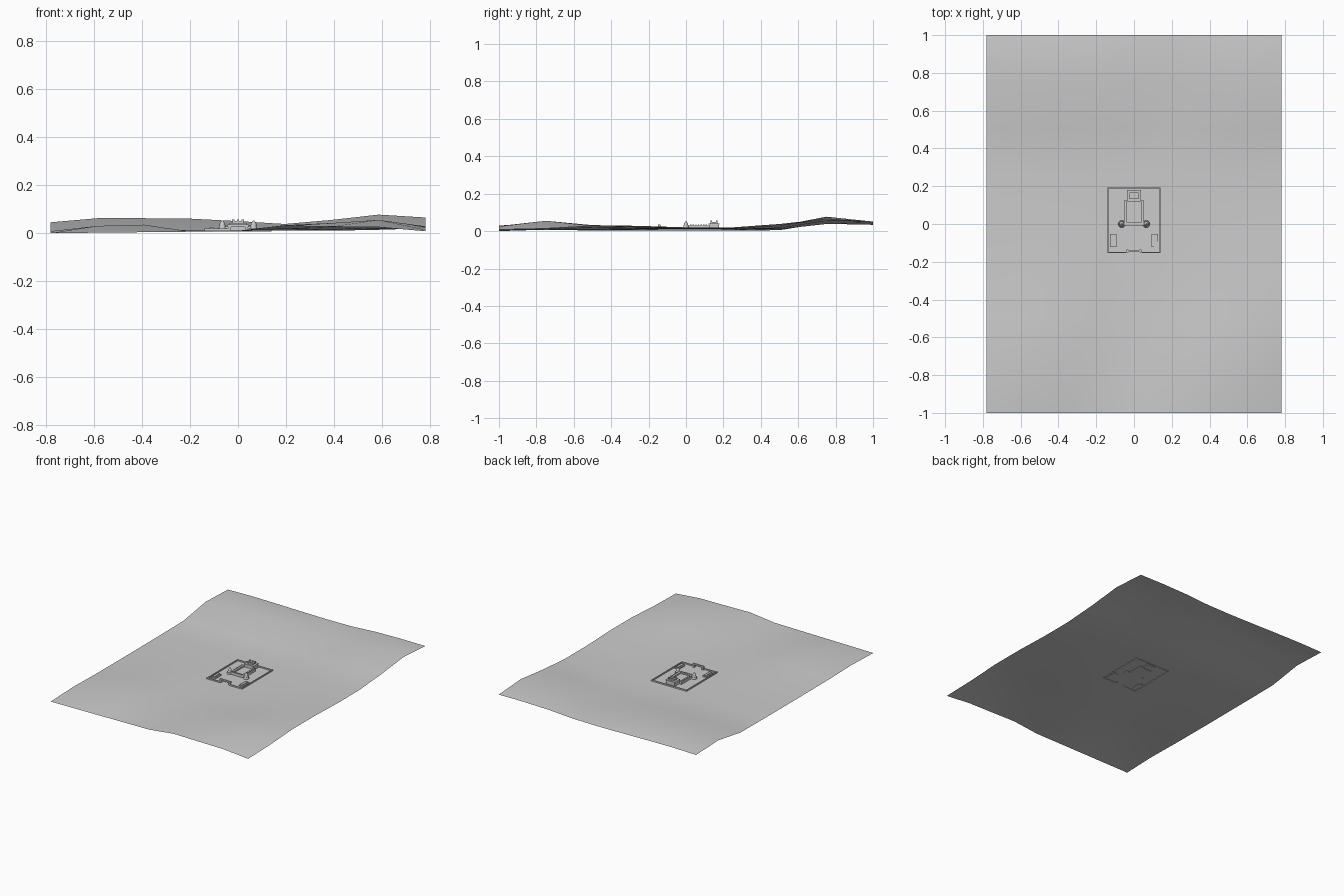
import bpy, bmesh
from mathutils import Matrix, Vector

cube = bpy.data.objects.get("Cube")
if cube:
    bpy.data.objects.remove(cube, do_unlink=True)


def material(name, value):
    mat = bpy.data.materials.new(name)
    mat.use_nodes = True
    mat.diffuse_color = (value, value, value, 1)
    mat.node_tree.nodes["Principled BSDF"].inputs["Base Color"].default_value = mat.diffuse_color
    return mat


grey = material("stone grey", 0.6)


def finish(bm, name, smooth=False):
    mesh = bpy.data.meshes.new(name)
    bm.to_mesh(mesh)
    bm.free()
    mesh.materials.append(grey)
    for face in mesh.polygons:
        face.use_smooth = smooth
    obj = bpy.data.objects.new(name, mesh)
    bpy.context.collection.objects.link(obj)
    return obj


def add_box(bm, x, y, bottom, width, depth, top):
    move = Matrix.Translation((x, y, (bottom + top) / 2))
    size = Matrix.Diagonal((width, depth, top - bottom, 1))
    bmesh.ops.create_cube(bm, size=1, matrix=move @ size)


def add_drum(bm, x, y, bottom, top, low_radius, high_radius, sides=12):
    bmesh.ops.create_cone(bm, cap_ends=True, segments=sides, radius1=low_radius,
                          radius2=high_radius, depth=top - bottom,
                          matrix=Matrix.Translation((x, y, (bottom + top) / 2)))


def boxes(name, *parts):
    bm = bmesh.new()
    for part in parts:
        add_box(bm, *part)
    return finish(bm, name)


# Rolling ground sheet: heights in thousandths, rows from front to back
heights = [
    "0 2 4 6 8 30 27 25 8",
    "8 30 35 6 10 33 42 55 14",
    "3 20 25 6 9 18 26 32 28",
    "2 8 12 10 10 12 15 20 28",
    "2 6 8 10 10 10 10 14 20",
    "3 6 8 10 10 10 10 14 20",
    "5 10 14 14 12 10 16 28 38",
    "45 62 62 60 50 38 55 77 65",
    "36 40 38 35 33 35 47 51 50",
]
bm = bmesh.new()
rows = [[bm.verts.new((-0.78 + 0.195 * i, -1 + 0.25 * j, int(h) / 1000))
         for i, h in enumerate(row.split())] for j, row in enumerate(heights)]
for low, high in zip(rows, rows[1:]):
    for i in range(len(low) - 1):
        bm.faces.new((low[i], low[i + 1], high[i + 1], high[i]))
finish(bm, "ground", smooth=True)

BASE = 0.007

# Low perimeter wall with a narrow raised coping
boxes("perimeter_wall",
      (0, 0.19, BASE, 0.28, 0.006, 0.019),
      (0.137, 0.02, BASE, 0.006, 0.34, 0.019),
      (-0.137, 0.02, BASE, 0.006, 0.34, 0.019),
      (0.09, -0.15, BASE, 0.1, 0.006, 0.019),
      (-0.09, -0.15, BASE, 0.1, 0.006, 0.019))

# Gatehouse with two posts and a lintel
boxes("gatehouse",
      (0.035, -0.143, BASE, 0.012, 0.016, 0.03),
      (-0.035, -0.143, BASE, 0.012, 0.016, 0.03),
      (0, -0.143, 0.026, 0.086, 0.012, 0.036))

# Paired long side huts with stepped roofs
for side, label in ((1, "left"), (-1, "right")):
    boxes(label + "_hut",
          (side * 0.11, -0.088, BASE, 0.034, 0.07, 0.018),
          (side * 0.11, -0.088, 0.018, 0.016, 0.064, 0.023))

# Main hall: two wings, front bar and sunken court
boxes("hall",
      (0.044, 0.06, BASE, 0.016, 0.13, 0.03),
      (-0.044, 0.06, BASE, 0.016, 0.13, 0.03),
      (0, 0, BASE, 0.12, 0.014, 0.028),
      (0, 0.06, BASE, 0.08, 0.12, 0.02))

# Battlements on the front bar and the wings
bm = bmesh.new()
for i in range(-3, 4):
    add_box(bm, i * 0.013, -0.004, 0.028, 0.007, 0.005, 0.033)
for side in (1, -1):
    for j in range(7):
        add_box(bm, side * 0.05, 0.025 + j * 0.014, 0.03, 0.004, 0.007, 0.034)
finish(bm, "battlements")

# Tapered corner towers with collars and caps
for side, label in ((1, "left"), (-1, "right")):
    bm = bmesh.new()
    add_drum(bm, side * 0.065, 0, BASE, 0.022, 0.02, 0.017)
    add_drum(bm, side * 0.065, 0, 0.022, 0.038, 0.014, 0.011)
    add_drum(bm, side * 0.065, 0, 0.038, 0.052, 0.012, 0.003)
    finish(bm, label + "_tower")

# Rear keep: body, wide parapet and smaller top
boxes("keep",
      (0, 0.15, BASE, 0.066, 0.054, 0.036),
      (0, 0.15, 0.036, 0.074, 0.06, 0.042),
      (0, 0.15, 0.042, 0.046, 0.036, 0.05))
bm = bmesh.new()
for x in (-0.02, 0, 0.02):
    for y in (0.136, 0.164):
        add_box(bm, x, y, 0.05, 0.01, 0.008, 0.057)
finish(bm, "keep_merlons")
